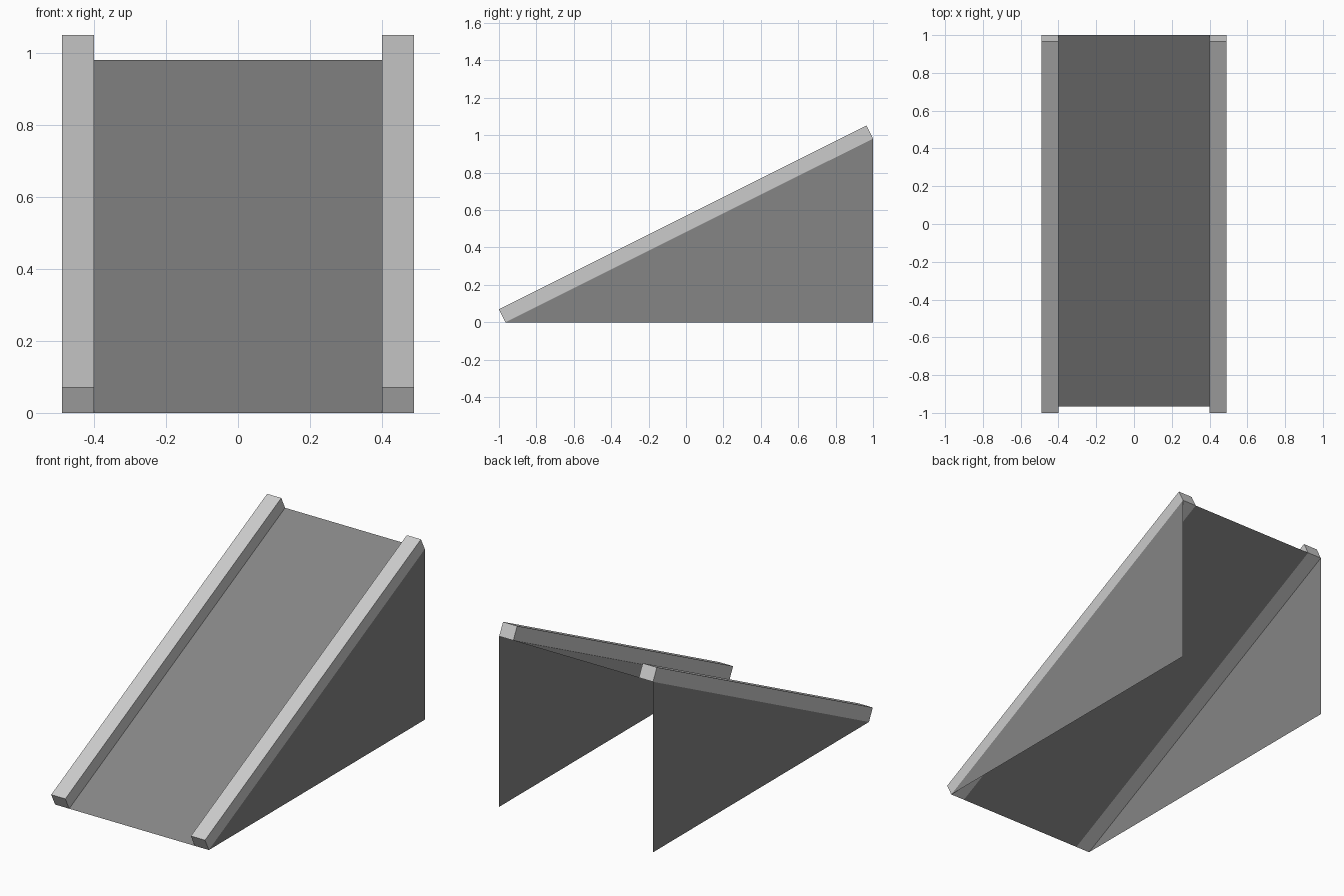
import bpy
import bmesh

if "Cube" in bpy.data.objects:
    bpy.data.objects.remove(bpy.data.objects["Cube"])

# Key positions, all in the side (y, z) plane
TOE = (-0.965, 0.0)
HEAD = (1.0, 0.982)
RISE = (-0.035, 0.07)      # rail height, square to the slope
INNER, OUTER = 0.40, 0.49  # rail sides in x


def material(name, grey):
    mat = bpy.data.materials.new(name)
    mat.diffuse_color = (grey, grey, grey, 1)
    mat.use_nodes = True
    mat.node_tree.nodes["Principled BSDF"].inputs["Base Color"].default_value = mat.diffuse_color
    return mat


light_grey = material("light grey", 0.60)
dark_grey = material("dark grey", 0.235)


def sheet(name, points, mat, depth=0.0):
    """One flat polygon, optionally extruded along x into a solid."""
    bm = bmesh.new()
    face = bm.faces.new([bm.verts.new(p) for p in points])
    if depth:
        res = bmesh.ops.extrude_face_region(bm, geom=[face], use_keep_orig=True)
        moved = [v for v in res["geom"] if isinstance(v, bmesh.types.BMVert)]
        bmesh.ops.translate(bm, verts=moved, vec=(depth, 0, 0))
        bmesh.ops.recalc_face_normals(bm, faces=bm.faces[:])
    mesh = bpy.data.meshes.new(name)
    bm.to_mesh(mesh)
    bm.free()
    mesh.materials.append(mat)
    obj = bpy.data.objects.new(name, mesh)
    bpy.context.collection.objects.link(obj)
    return obj


# Sloping deck between the rails
sheet("ramp_deck", [(-INNER, *TOE), (INNER, *TOE), (INNER, *HEAD), (-INNER, *HEAD)], dark_grey)

for side, label in ((-1, "left"), (1, "right")):
    # Triangular side wall, flush with the outside of the rail
    wall = [TOE, (HEAD[0], 0.0), HEAD]
    if side < 0:
        wall.reverse()
    sheet(label + "_side_wall", [(side * OUTER, y, z) for y, z in wall], dark_grey)

    # Solid rail lying on the slope
    profile = [TOE, HEAD,
               (HEAD[0] + RISE[0], HEAD[1] + RISE[1]),
               (TOE[0] + RISE[0], TOE[1] + RISE[1])]
    sheet(label + "_rail", [(side * INNER, y, z) for y, z in profile],
          light_grey, depth=side * (OUTER - INNER))
